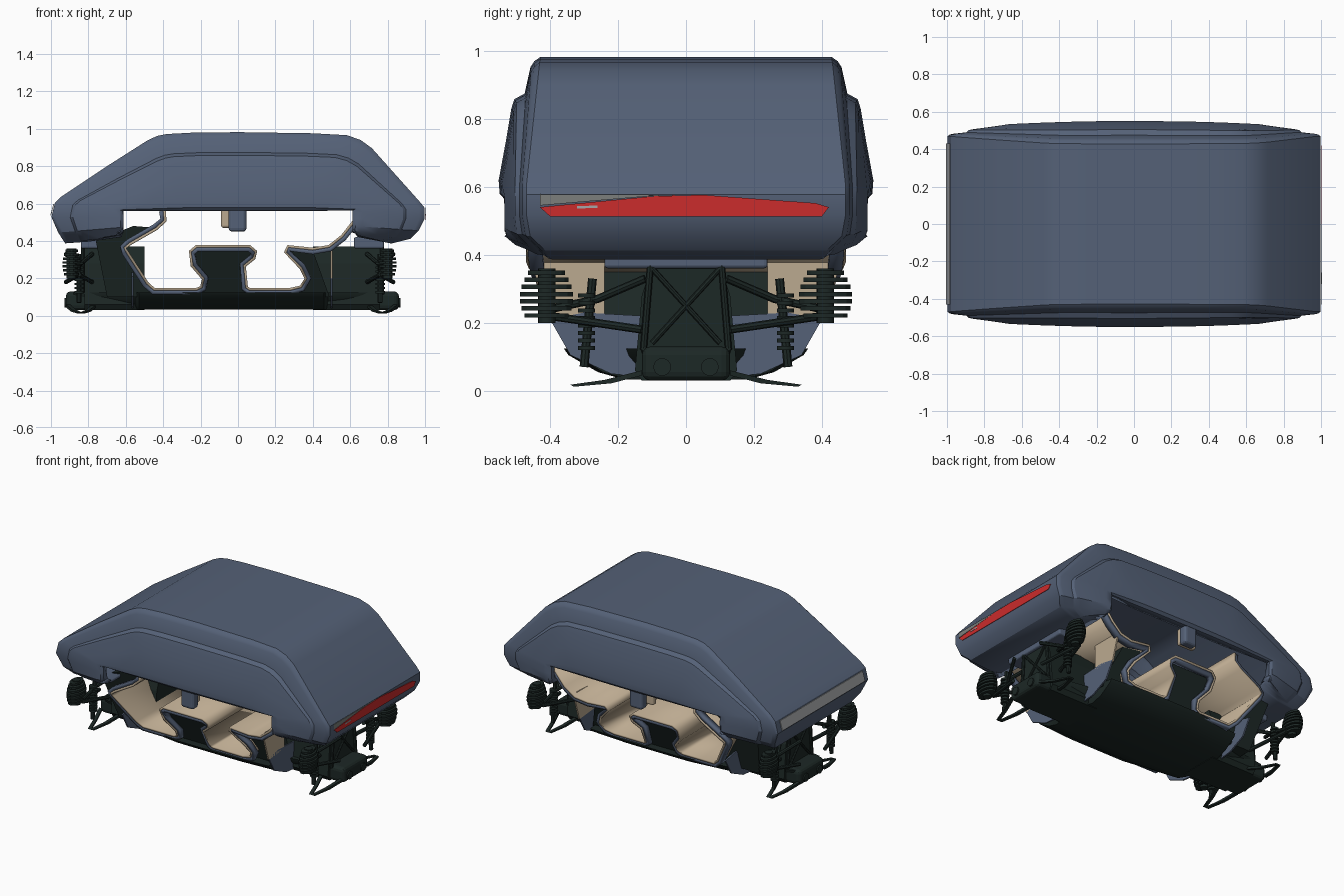
import bpy, bmesh, math
from mathutils import Vector

if "Cube" in bpy.data.objects:
    bpy.data.objects.remove(bpy.data.objects["Cube"])


def material(name, rgb):
    m = bpy.data.materials.new(name)
    m.use_nodes = True
    m.diffuse_color = (*rgb, 1)
    m.node_tree.nodes["Principled BSDF"].inputs["Base Color"].default_value = (*rgb, 1)
    return m


BLUE = material("slate blue", (0.09, 0.12, 0.185))
TAN = material("warm tan", (0.50, 0.40, 0.28))
DARK = material("dark green", (0.012, 0.021, 0.019))
RED = material("lamp red", (0.60, 0.025, 0.025))
GREY = material("trim grey", (0.2, 0.21, 0.2))
PALE = material("lamp pale grey", (0.38, 0.39, 0.4))


def build(name, verts, faces, mat, fix=True, smooth=None, solid=None, offset=0):
    mesh = bpy.data.meshes.new(name)
    mesh.from_pydata(verts, [], faces)
    mesh.materials.append(mat)
    if fix:
        bm = bmesh.new()
        bm.from_mesh(mesh)
        bmesh.ops.recalc_face_normals(bm, faces=bm.faces)
        bm.to_mesh(mesh)
        bm.free()
    ob = bpy.data.objects.new(name, mesh)
    bpy.context.collection.objects.link(ob)
    if solid:
        mod = ob.modifiers.new("thickness", "SOLIDIFY")
        mod.thickness, mod.offset = solid, offset
    if smooth:
        bpy.ops.object.select_all(action="DESELECT")
        ob.select_set(True)
        bpy.context.view_layer.objects.active = ob
        bpy.ops.object.shade_smooth_by_angle(angle=math.radians(smooth))
    return ob


def grid(rows, closed=False):
    n = len(rows[0])
    verts = [p for r in rows for p in r]
    m = n if closed else n - 1
    faces = [(i * n + j, (i + 1) * n + j, (i + 1) * n + (j + 1) % n, i * n + (j + 1) % n)
             for i in range(len(rows) - 1) for j in range(m)]
    if closed:
        faces += [tuple(range(n)), tuple(range((len(rows) - 1) * n, len(rows) * n))]
    return verts, faces


def prism(name, a, b, mat, **kw):
    return build(name, *grid([a, b], True), mat, **kw)


def box(name, lo, hi, mat, bevel=0):
    ring = [(lo[0], lo[1]), (hi[0], lo[1]), (hi[0], hi[1]), (lo[0], hi[1])]
    ob = prism(name, [(*p, lo[2]) for p in ring], [(*p, hi[2]) for p in ring], mat)
    if bevel:
        mod = ob.modifiers.new("rounding", "BEVEL")
        mod.width, mod.segments = bevel, 3
    return ob


def rod(name, pts, r, mat, sides=8):
    d = (Vector(pts[-1]) - Vector(pts[0])).normalized()
    u = d.orthogonal().normalized()
    v = d.cross(u)
    turn = [2 * math.pi * k / sides for k in range(sides)]
    rows = [[Vector(p) + r * (u * math.cos(t) + v * math.sin(t)) for t in turn] for p in pts]
    return build(name, *grid(rows, True), mat, smooth=40)


def ramp(v):
    return max(0, min(1, v))


# Upper shell: a side profile swept flat across, with sculpted flanks
profile = [(-.62, .43), (-.8, .405), (-.92, .395), (-.955, .45), (-.99, .53), (-.972, .60),
           (-.94, .63), (-.7, .79), (-.48, .93), (-.43, .953), (-.38, .963), (-.25, .97), (0, .973),
           (.4, .967), (.58, .957), (.65, .933), (.71, .89), (.965, .605), (.99, .575), (.99, .52),
           (.96, .46), (.92, .42), (.82, .395), (.64, .43)]
flank = [(0, 0), (.025, .12), (.06, .2), (.26, .36), (.30, .62), (.36, .68),
         (.6, .82), (.88, 1), (.97, .98), (1, .88), (1, .5)]
rows = []
for x, z in profile:
    if z > .602:
        sx, sz = x * .64, .57
    else:
        sx, sz = math.copysign(.62, x), .44 + (z - .39) / .21 * .125
    y0 = .425 + .04 * ramp((.98 - z) / .38) - .075 * ramp((.47 - z) / .07)
    side = []
    for f, g in flank:
        px, pz = x + (sx - x) * f, z + (sz - z) * f
        y1 = .542 - .038 * px * px - .07 * ramp((.46 - pz) / .06)
        side.append((px, y0 + (y1 - y0) * g, pz))
    rows.append([(a, -b, c) for a, b, c in reversed(side)] + side)
build("upper_shell", *grid(rows), BLUE, smooth=28, solid=.018)


# End light bars as thin plates
def plate(name, pts, dx, mat):
    prism(name, pts, [(x + dx, y, z) for x, y, z in pts], mat)


plate("tail_light", [(1.0, y, z) for y, z in [(-.43, .54), (-.4, .513), (.4, .513), (.42, .54),
                                              (.38, .552), (.05, .576), (-.1, .572)]], .003, RED)
plate("tail_trim", [(.999, y, z) for y, z in [(-.43, .545), (-.1, .573), (0, .576), (-.43, .578)]],
      .003, GREY)
plate("tail_marker", [(1.002, y, z) for y, z in [(-.32, .536), (-.26, .538), (-.26, .545), (-.32, .543)]],
      .003, PALE)
plate("head_light", [(-1.0, -.43, .535), (-1.0, .43, .535), (-.983, .43, .597), (-.983, -.43, .597)],
      -.004, PALE)


# Cabin liner: one ribbon for dash, floor, centre bench and rear bench
def half(z):
    return min(.47, .33 + .5 * (z - .1))


dash = [(-.40, .56), (-.395, .51), (-.44, .47), (-.58, .39), (-.61, .365), (-.60, .34), (-.49, .17),
        (-.45, .135)]
bench = [(-.22, .135), (-.19, .15), (-.18, .2), (-.24, .27), (-.25, .34), (-.22, .365),
         (.06, .365), (.09, .34), (.08, .31), (.03, .27), (.04, .15), (.06, .135)]
rear = [(.28, .135), (.34, .15), (.37, .2), (.34, .26), (.26, .34), (.27, .365), (.40, .35),
        (.49, .365), (.56, .42), (.64, .52)]
path = dash + bench + rear


def ribbon(name, a, b, mat, thick, offset):
    rows = [[(x, a * half(z), z), (x, b * half(z), z)] for x, z in path]
    build(name, *grid(rows), mat, fix=False, smooth=40, solid=thick, offset=offset)


ribbon("cabin_liner", -1, 1, TAN, .014, 1)
for s, a, b in (("left", .9, .99), ("right", -.99, -.9)):
    ribbon(s + "_liner_rim", a, b, BLUE, .022, -1)


# Dark frames filling the seats and dash
def fill(name, pts, k):
    prism(name, [(x, -k * half(z), z) for x, z in pts], [(x, k * half(z), z) for x, z in pts], DARK)


fill("centre_bench_frame", bench + [(.06, .1), (-.22, .1)], .9)
fill("rear_bench_frame", rear[:-3] + [(.49, .1), (.28, .1)], .82)
fill("dash_frame", dash[2:] + [(-.45, .1), (-.7, .1), (-.76, .4), (-.56, .48)], .72)

# Boat-shaped underbody, stepping in sharply at the wheel bays
rows = []
for x, w in [(-.88, .13), (-.7, .16), (-.55, .2), (-.53, .31), (-.2, .36), (.2, .36), (.46, .34),
             (.48, .18), (.78, .13)]:
    ring = [(.5, .033), (.72, .055), (.96, .105), (1, .125)]
    ring += [(-y, z) for y, z in reversed(ring)]
    rows.append([(x, y * w, z) for y, z in ring])
build("underbody", *grid(rows, True), DARK, smooth=25)

# Blue bulkheads behind the wheels, with tan seat-back panels at the rear
panel = [(.12, .04), (.22, .05), (.34, .105), (.40, .21), (.30, .23), (.12, .22)]
back = [(.24, .215), (.40, .2), (.45, .36), (.43, .39), (.24, .385)]
for side, s in (("left", 1), ("right", -1)):
    for name, x, shape, mat in (("front_bulkhead", -.57, panel, BLUE), ("rear_bulkhead", .495, panel, BLUE),
                                ("seat_back_panel", .495, back, TAN)):
        plate(f"{side}_{name}", [(x, s * y, z) for y, z in shape], .01, mat)

# End modules: chassis box, cross brace and suspension
for end, d, inner, outer, hub in (("front", -1, .5, .82, .89), ("rear", 1, .4, .76, .80)):
    section = [(.10, .37), (.13, .28), (.15, .06), (.13, .03)]
    section += [(-y, z) for y, z in reversed(section)]
    prism(end + "_chassis", [(d * inner, y, z) for y, z in section],
          [(d * outer, y, z) for y, z in section], DARK)
    box(end + "_bumper", (d * (outer + .01) - .09, -.13, .03), (d * (outer + .01) + .09, .13, .13), DARK, .025)
    box(end + "_shell_mount", (d * (outer - .06) - .08, -.24, .36), (d * (outer - .06) + .08, .24, .42), BLUE, .01)
    bx = d * (outer + .01)
    for s, side in ((1, "left"), (-1, "right")):
        tag = f"{end}_{side}_"
        rod(tag + "brace", [(bx, s * .1, .14), (bx, -s * .1, .36)], .008, DARK)
        rod(tag + "post", [(bx, s * .125, .12), (bx, s * .105, .37)], .01, DARK)
        rod(tag + "lamp", [(d * (outer + .09), s * .07, .07), (d * (outer + .108), s * .07, .07)],
            .026, DARK, 16)
        # Finned hub made of stacked narrow discs
        for k in range(7):
            z = .215 + k * .021
            reach = .05 + .03 * math.sin(math.pi * (k + 1.5) / 8)
            turn = [2 * math.pi * t / 14 for t in range(14)]
            ring = [(d * hub + .6 * reach * math.cos(t), s * .41 + reach * math.sin(t)) for t in turn]
            prism(f"{tag}hub_fin_{k + 1}", [(*p, z) for p in ring], [(*p, z + .013) for p in ring], DARK)
        rod(tag + "hub_core", [(d * hub, s * .41, .2), (d * hub, s * .41, .36)], .026, DARK, 10)
        # Coil spring and damper
        sx = d * (hub - .04)
        rod(tag + "damper", [(sx, s * .30, .07), (sx, s * .275, .33)], .013, DARK)
        for k in range(8):
            z = .12 + k * .022
            rod(f"{tag}coil_{k + 1}", [(sx, s * .292, z), (sx, s * .292, z + .012)], .026, DARK, 12)
        # Control arms
        for dx in (-.07, .07):
            rod(tag + "upper_arm", [(sx + dx, s * .12, .33), (sx, s * .26, .27), (sx, s * .40, .24)], .012, DARK)
            rod(tag + "lower_arm", [(sx + dx, s * .13, .18), (sx, s * .40, .22)], .012, DARK)
            # Splayed lower blades meeting in a point
            blade = [(.13, .045), (.22, .022), (.33, .012), (.34, .018), (.24, .032), (.13, .06)]
            lean = [(sx + dx * (.36 - y) / .23, s * y, z) for y, z in blade]
            prism(tag + "blade", lean, [(x + .022, y, z) for x, y, z in lean], DARK)

# Pods hanging from the sill on both sides
for side, s in (("left", 1), ("right", -1)):
    box(side + "_pod", (-.05, s * .50 - .03, .45), (.045, s * .50 + .03, .59), BLUE, .018)
    box(side + "_pod_lining", (-.09, s * .45 - .02, .47), (.03, s * .45 + .02, .58), TAN, .012)
